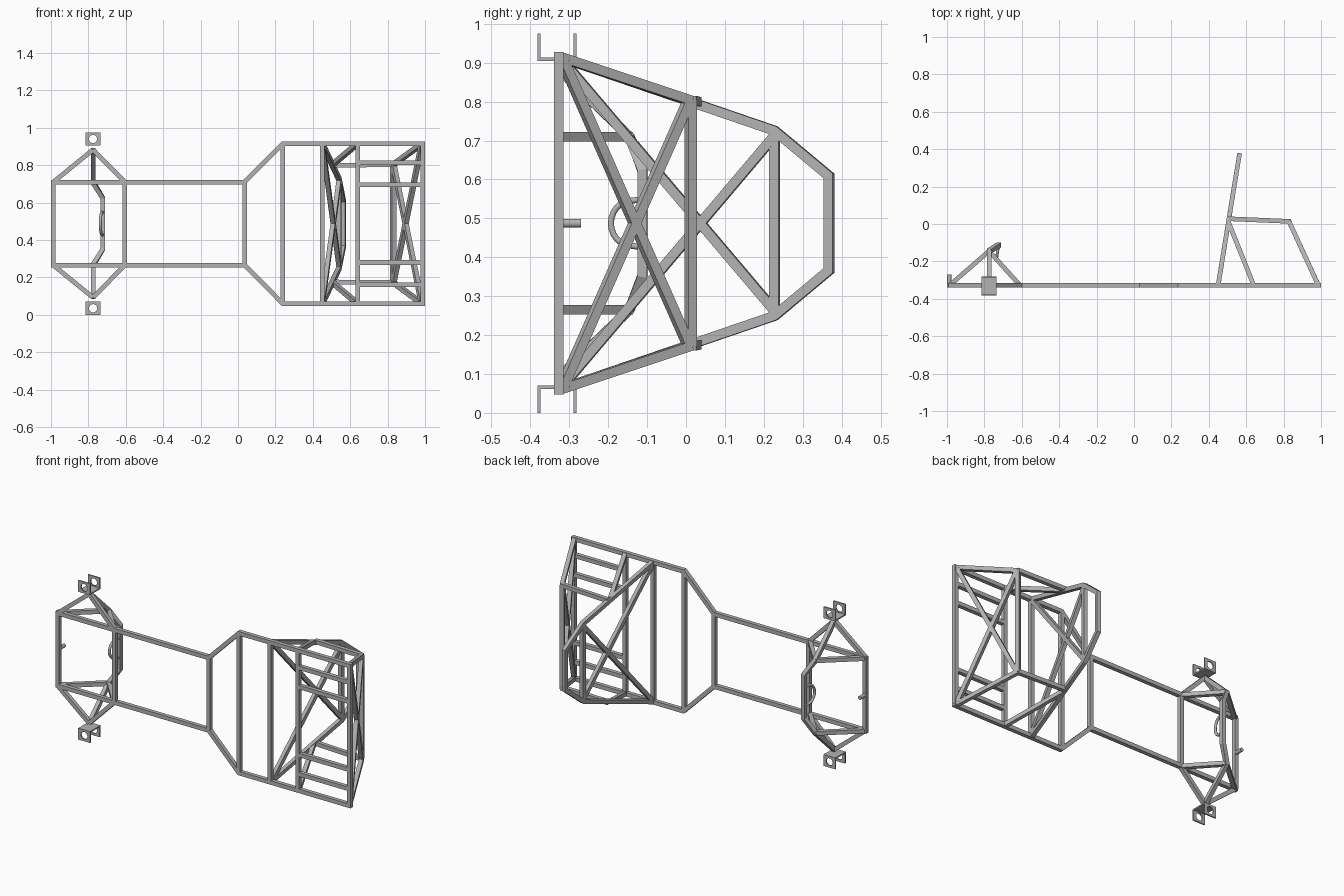
import bpy, bmesh, math
from mathutils import Vector

if "Cube" in bpy.data.objects:
    bpy.data.objects.remove(bpy.data.objects["Cube"], do_unlink=True)

MID = 0.4875     # height of the mirror plane between the two sides
W = 0.0245       # square tube width
BASE = -0.327    # depth of the floor frame
Y = Vector((0, 1, 0))

steel = bpy.data.materials.new("bare steel grey")
steel.use_nodes = True
GREY = (0.45, 0.45, 0.45, 1)
steel.diffuse_color = GREY
steel.node_tree.nodes["Principled BSDF"].inputs["Base Color"].default_value = GREY


def finish(name, bm):
    bmesh.ops.recalc_face_normals(bm, faces=bm.faces)
    mesh = bpy.data.meshes.new(name)
    bm.to_mesh(mesh)
    bm.free()
    mesh.materials.append(steel)
    obj = bpy.data.objects.new(name, mesh)
    bpy.context.collection.objects.link(obj)
    return obj


def tube(name, points, normal=Y, width=W, sides=4):
    """Mitred tube along points; z is measured from the mirror plane."""
    pts = [Vector((x, y, z + MID)) for x, y, z in points]
    dirs = [(b - a).normalized() for a, b in zip(pts, pts[1:])]
    bm = bmesh.new()
    rings = []
    radius = width / 2 / math.cos(math.pi / 4) if sides == 4 else width / 2
    for i, p in enumerate(pts):
        d0, d1 = dirs[max(i - 1, 0)], dirs[min(i, len(dirs) - 1)]
        t = (d0 + d1).normalized()
        side = t.cross(normal).normalized()
        up = side.cross(t).normalized()
        stretch = 1 / max(t.dot(d0), 0.5)
        angles = [2 * math.pi * (k + 0.5) / sides for k in range(sides)]
        rings.append([bm.verts.new(p + radius * (side * math.cos(a) * stretch + up * math.sin(a)))
                      for a in angles])
    for r0, r1 in zip(rings, rings[1:]):
        for k in range(sides):
            n = (k + 1) % sides
            bm.faces.new((r0[k], r0[n], r1[n], r1[k]))
    bm.faces.new(rings[0])
    bm.faces.new(rings[-1])
    obj = finish(name, bm)
    if sides > 4:
        for poly in obj.data.polygons:
            poly.use_smooth = len(poly.vertices) == 4


def pair(name, points, normal=Y):
    for label, s in (("upper", 1), ("lower", -1)):
        n = Vector((normal[0], normal[1], normal[2] * s))
        tube(f"{name}_{label}", [(x, y, z * s) for x, y, z in points], n)


def cross_bar(name, x, y, half, normal=Y):
    tube(name, [(x, y, -half), (x, y, half)], normal)


# Floor frame
REAR, WIDE = 0.222, 0.428
pair("floor_rail", [(-0.999, BASE, REAR), (0.035, BASE, REAR), (0.24, BASE, WIDE), (1.0, BASE, WIDE)])
for label, x, half in (("tail", -0.988, REAR), ("rear", -0.605, REAR), ("waist", 0.035, REAR),
                       ("shoulder", 0.24, WIDE), ("hoop", 0.45, WIDE), ("pedal", 0.64, WIDE),
                       ("nose", 0.988, WIDE)):
    cross_bar(f"{label}_cross_member", x, BASE, half)
for label, z in (("outer", 0.326), ("inner", 0.208)):
    pair(f"{label}_floor_bar", [(0.64, BASE, z), (0.988, BASE, z)])

# Roll hoop with its diagonal brace
HOOP = Vector((0.692, -0.115, 0)).normalized()
TOP = 0.122
tube("roll_hoop", [(0.45, BASE, WIDE), (0.54, 0.228, 0.238), (0.563, 0.367, TOP),
                   (0.563, 0.367, -TOP), (0.54, 0.228, -0.238), (0.45, BASE, -WIDE)], HOOP)
cross_bar("hoop_cross_bar", 0.54, 0.228, 0.238, HOOP)
pair("hoop_diagonal", [(0.453, -0.31, 0.41), (0.54, 0.228, -0.225)], HOOP)
pair("hoop_stay", [(0.64, BASE, WIDE), (0.505, 0.01, 0.315)], Vector((0, 0, 1)))

# Nose box
NOSE = Vector((0.34, 0.155, 0)).normalized()
pair("nose_post", [(0.985, BASE, WIDE), (0.83, 0.012, 0.315)], NOSE)
cross_bar("nose_cross_bar", 0.83, 0.012, 0.318, NOSE)
pair("nose_diagonal", [(0.98, -0.315, 0.415), (0.833, 0.005, -0.31)], NOSE)
pair("side_bar", [(0.505, 0.028, 0.312), (0.835, 0.014, 0.315)])

# Rear axle carrier
AXLE = -0.775
pair("axle_rear_strut", [(-0.988, BASE, REAR), (AXLE, BASE, 0.395)])
pair("axle_front_strut", [(-0.605, BASE, REAR), (AXLE, BASE, 0.395)])
pair("tower_rear_leg", [(-0.985, BASE, REAR), (AXLE, -0.145, REAR)], Vector((0, 0, 1)))
pair("tower_front_leg", [(-0.61, BASE, REAR), (AXLE, -0.145, REAR)], Vector((0, 0, 1)))
tube("axle_bridge", [(AXLE, BASE, 0.395), (AXLE, -0.145, REAR), (-0.722, -0.112, 0.135),
                     (-0.722, -0.112, -0.135), (AXLE, -0.145, -REAR), (AXLE, BASE, -0.395)],
     Vector((1, 0, 0)))

# Round hook and tail stub
hook = [(-0.722, -0.11, 0.062)]
for k in range(13):
    a = math.pi * k / 12
    hook.append((-0.728 - 0.008 * math.sin(a), -0.14 - 0.053 * math.sin(a), 0.058 * math.cos(a)))
hook.append((-0.722, -0.11, -0.062))
tube("bridge_hook", hook, Vector((1, 0, 0)), 0.016, 12)
tube("tail_stub", [(-0.988, BASE, 0), (-0.988, -0.27, 0)], Vector((0, 0, 1)), 0.023, 16)


def plate_with_hole(name, y, z):
    bm = bmesh.new()
    n, rings = 24, []
    for depth in (y - 0.004, y + 0.004):
        outer, inner = [], []
        for k in range(n):
            c, s = math.cos(2 * math.pi * k / n), math.sin(2 * math.pi * k / n)
            m = max(abs(c), abs(s))
            outer.append(bm.verts.new((AXLE + 0.04 * c / m, depth, z + 0.035 * s / m)))
            inner.append(bm.verts.new((AXLE + 0.022 * c, depth, z + 0.022 * s)))
        rings += [outer, inner]
    for a, b in ((0, 1), (2, 3), (0, 2), (1, 3)):
        for k in range(n):
            j = (k + 1) % n
            bm.faces.new((rings[a][k], rings[a][j], rings[b][j], rings[b][k]))
    finish(name, bm)


# Channel brackets at both axle ends
for label, s in (("upper", 1), ("lower", -1)):
    for part, y in (("front", -0.378), ("back", -0.285)):
        plate_with_hole(f"{label}_bracket_{part}_plate", y, MID + s * 0.4525)
    bm = bmesh.new()
    bmesh.ops.create_cube(bm, size=1)
    bmesh.ops.scale(bm, vec=(0.08, 0.1, 0.008), verts=bm.verts)
    bmesh.ops.translate(bm, vec=(AXLE, -0.3315, MID + s * 0.4215), verts=bm.verts)
    finish(f"{label}_bracket_base", bm)
